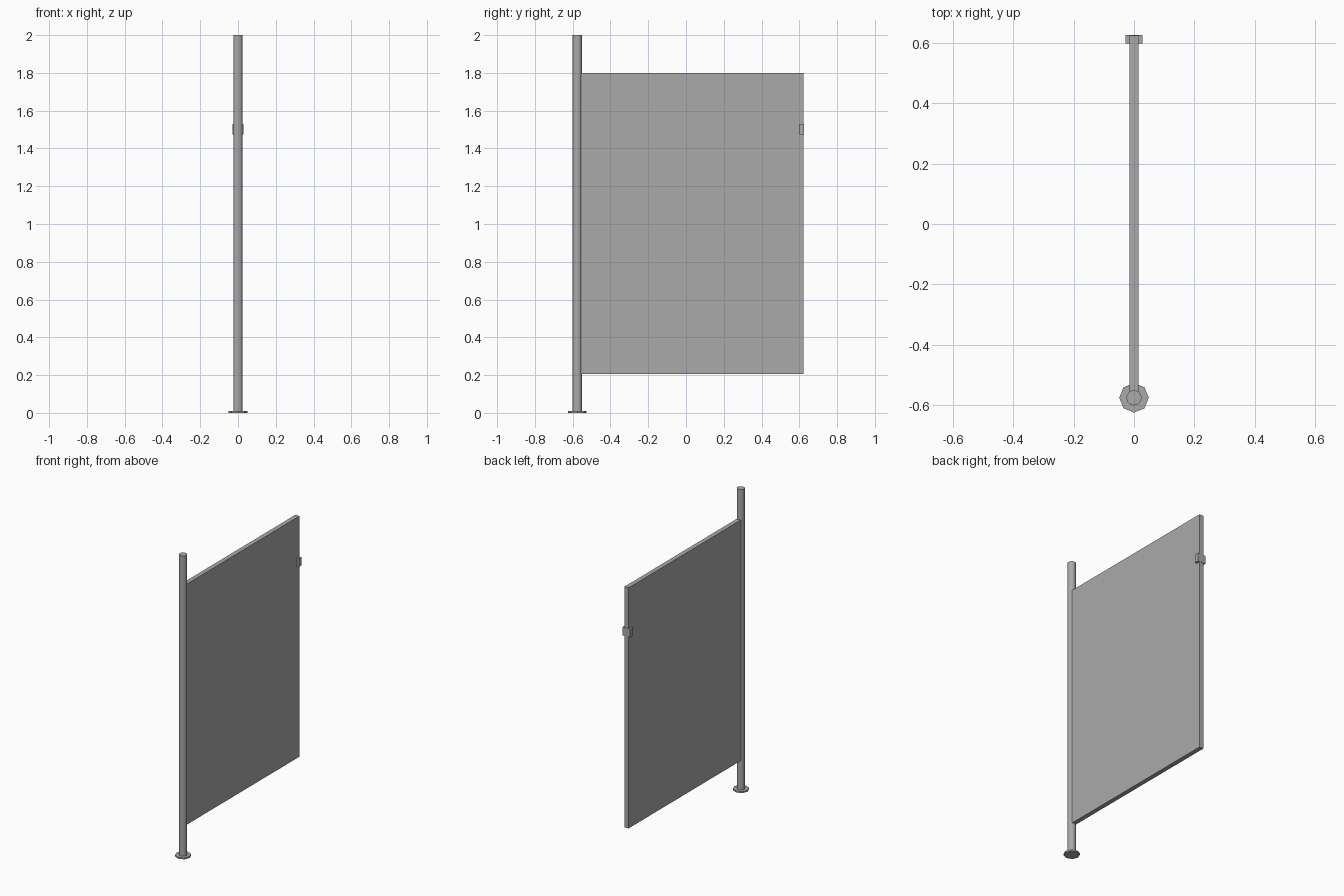
import bpy

if "Cube" in bpy.data.objects:
    bpy.data.objects.remove(bpy.data.objects["Cube"])

# Single grey finish
grey = bpy.data.materials.new("grey")
grey.diffuse_color = (0.4, 0.4, 0.4, 1)
grey.use_nodes = True
grey.node_tree.nodes["Principled BSDF"].inputs["Base Color"].default_value = grey.diffuse_color

POST_Y = -0.575


def box(name, lo, hi):
    bpy.ops.mesh.primitive_cube_add(
        size=1, location=[(a + b) / 2 for a, b in zip(lo, hi)])
    ob = bpy.context.object
    ob.name = name
    ob.scale = [b - a for a, b in zip(lo, hi)]
    bpy.ops.object.transform_apply(location=False, rotation=False, scale=True)
    ob.data.materials.append(grey)
    return ob


def cylinder(name, radius, z0, z1, sides):
    bpy.ops.mesh.primitive_cylinder_add(
        vertices=sides, radius=radius, depth=z1 - z0,
        location=(0, POST_Y, (z0 + z1) / 2))
    ob = bpy.context.object
    ob.name = name
    ob.data.materials.append(grey)
    return ob


# Floor plate and round post
cylinder("base_plate", 0.049, 0, 0.01, 8)
cylinder("post", 0.025, 0.01, 2.0, 16)
bpy.ops.object.shade_smooth_by_angle()

# Flat partition panel fixed to the post
box("panel", (-0.015, POST_Y + 0.015, 0.205), (0.015, 0.623, 1.8))

# Wall bracket clasping the free edge
box("wall_bracket", (-0.028, 0.597, 1.475), (0.028, 0.625, 1.53))
